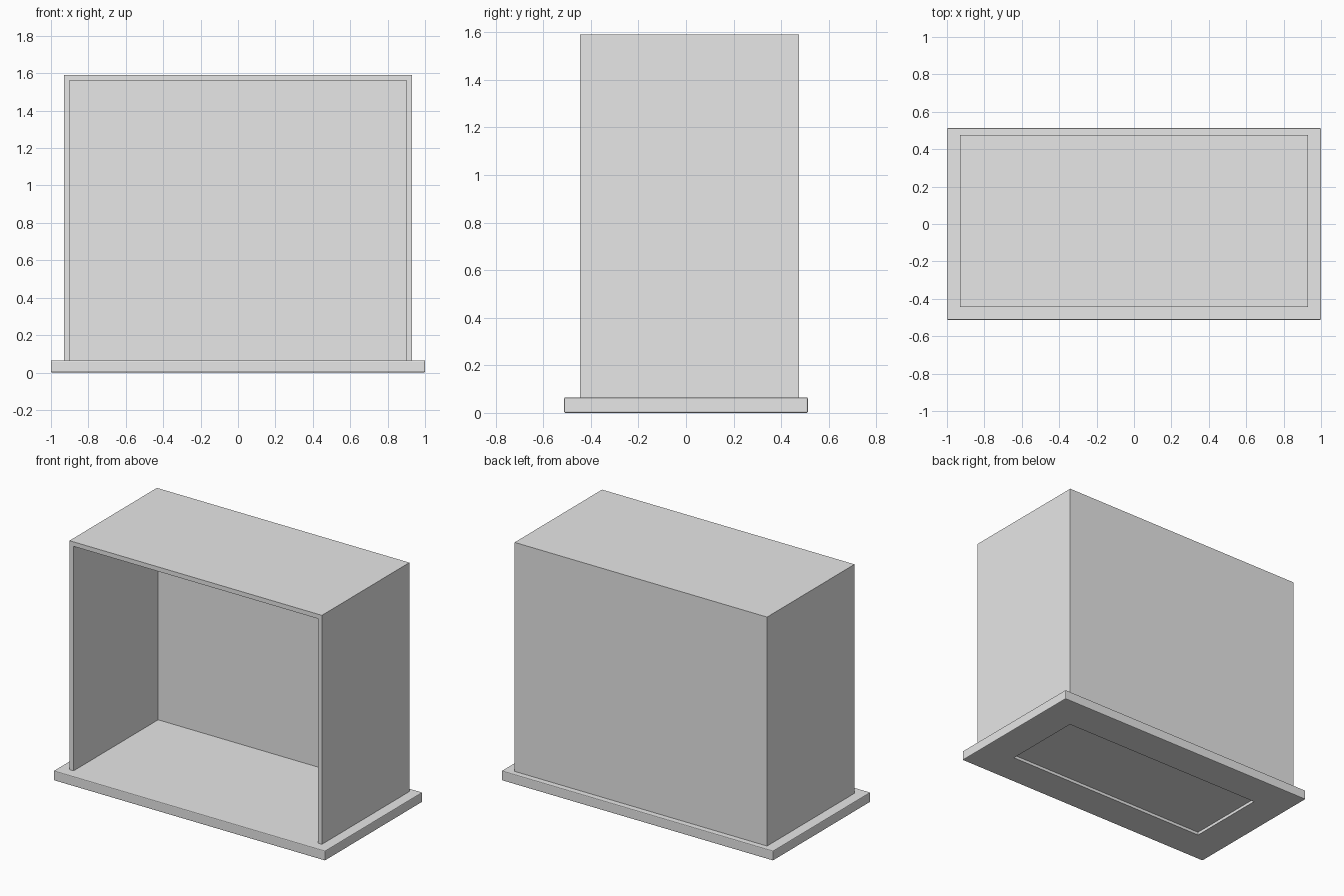
import bpy
import bmesh
from mathutils import Vector

old = bpy.data.objects.get("Cube")
if old:
    bpy.data.objects.remove(old, do_unlink=True)

grey = bpy.data.materials.new("plain_grey")
grey.use_nodes = True
GREY = (0.8, 0.8, 0.8, 1)
grey.diffuse_color = GREY
grey.node_tree.nodes["Principled BSDF"].inputs["Base Color"].default_value = GREY


def box(name, low, high):
    """Axis-aligned box between two opposite corners."""
    low, high = Vector(low), Vector(high)
    bm = bmesh.new()
    bmesh.ops.create_cube(bm, size=1)
    for v in bm.verts:
        v.co = (low + high) / 2 + v.co * (high - low)
    mesh = bpy.data.meshes.new(name)
    bm.to_mesh(mesh)
    bm.free()
    mesh.materials.append(grey)
    obj = bpy.data.objects.new(name, mesh)
    bpy.context.collection.objects.link(obj)
    return obj


def cut(obj, cutter):
    mod = obj.modifiers.new("cut", 'BOOLEAN')
    mod.operation = 'DIFFERENCE'
    mod.solver = 'EXACT'
    mod.object = cutter
    cutter.hide_render = True
    cutter.hide_set(True)


HALF_X, FRONT, BACK = 0.93, -0.445, 0.475
BASE_TOP, TOP, WALL = 0.065, 1.59, 0.03

# Base slab with softened edges and a shallow recess underneath
base = box("base", (-1, -0.512, 0), (1, 0.512, BASE_TOP))
bevel = base.modifiers.new("soft_edges", 'BEVEL')
bevel.width = 0.005
bevel.segments = 2
cut(base, box("recess_cutter", (-0.767, -0.278, -0.1), (0.767, 0.278, 0.02)))

# Cabinet shell, open at the front and resting on the base
shell = box("cabinet_shell", (-HALF_X, FRONT, BASE_TOP), (HALF_X, BACK, TOP))
cut(shell, box("opening_cutter", (WALL - HALF_X, FRONT - 0.1, BASE_TOP - 0.1),
               (HALF_X - WALL, BACK - WALL, TOP - WALL)))
